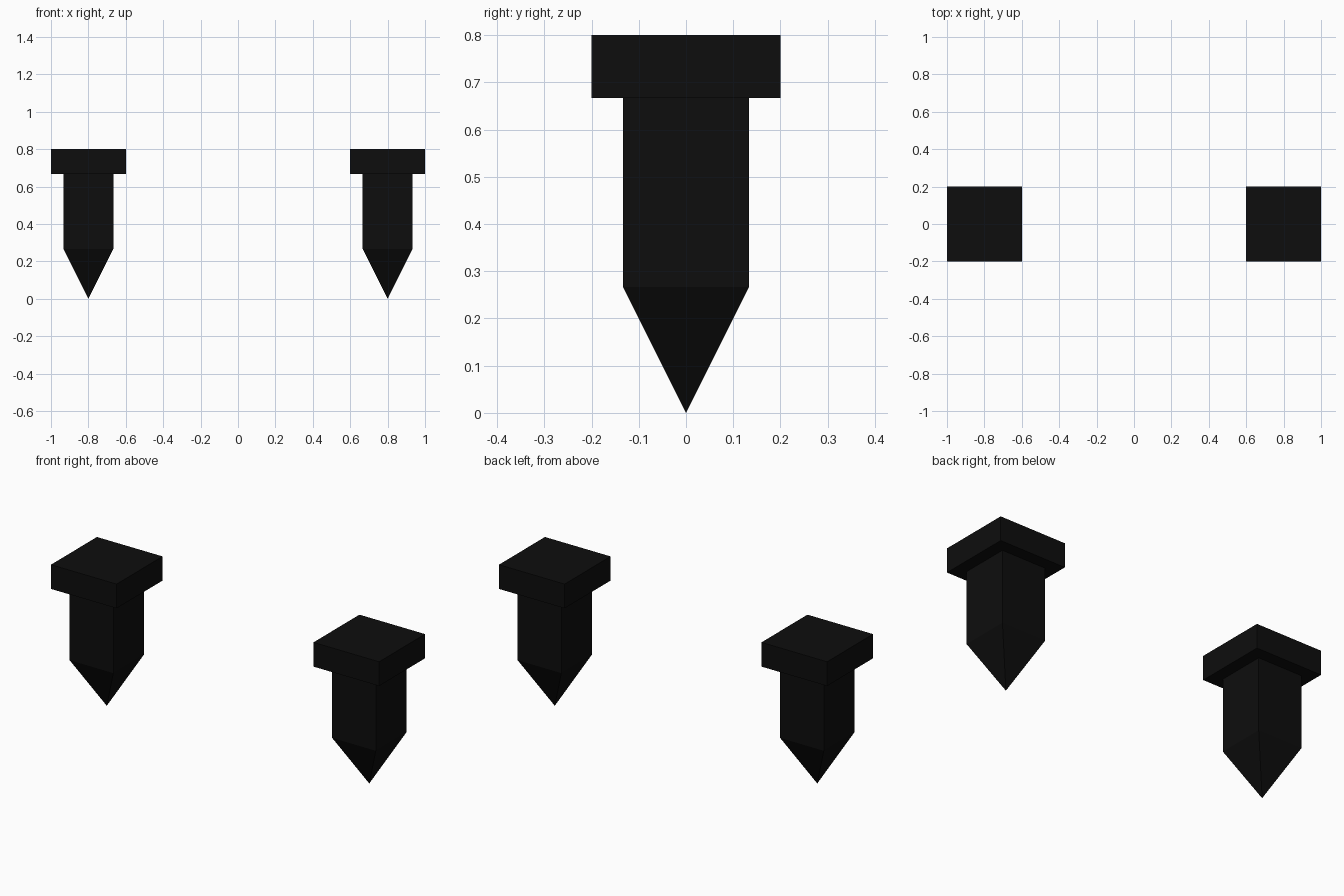
import bpy
import bmesh
from mathutils import Matrix

if "Cube" in bpy.data.objects:
    bpy.data.objects.remove(bpy.data.objects["Cube"])

black = bpy.data.materials.new("matte_black")
black.diffuse_color = (0.004, 0.004, 0.004, 1)
black.use_nodes = True
black.node_tree.nodes["Principled BSDF"].inputs["Base Color"].default_value = black.diffuse_color

HEAD_HALF, SHANK_HALF = 0.2, 0.1333
POINT_TOP, HEAD_BOTTOM, TOP = 0.2667, 0.6667, 0.8


def finish(name, bm, x):
    bmesh.ops.recalc_face_normals(bm, faces=bm.faces)
    mesh = bpy.data.meshes.new(name)
    bm.to_mesh(mesh)
    bm.free()
    mesh.materials.append(black)
    obj = bpy.data.objects.new(name, mesh)
    obj.location.x = x
    bpy.context.collection.objects.link(obj)


def block(half, z0, z1):
    bm = bmesh.new()
    size = Matrix.Diagonal((2 * half, 2 * half, z1 - z0, 1))
    bmesh.ops.create_cube(bm, size=1, matrix=Matrix.Translation((0, 0, (z0 + z1) / 2)) @ size)
    bm.normal_update()
    return bm


for side, x in (("left", -0.8), ("right", 0.8)):
    # Flat square head
    finish(side + "_head", block(HEAD_HALF, HEAD_BOTTOM, TOP), x)

    # Square shank whose bottom face is drawn down to a point
    bm = block(SHANK_HALF, POINT_TOP, HEAD_BOTTOM)
    bottom = min(bm.faces, key=lambda f: f.calc_center_median().z)
    tip = bmesh.ops.poke(bm, faces=[bottom])["verts"][0]
    tip.co.z = 0
    finish(side + "_pointed_shank", bm, x)
